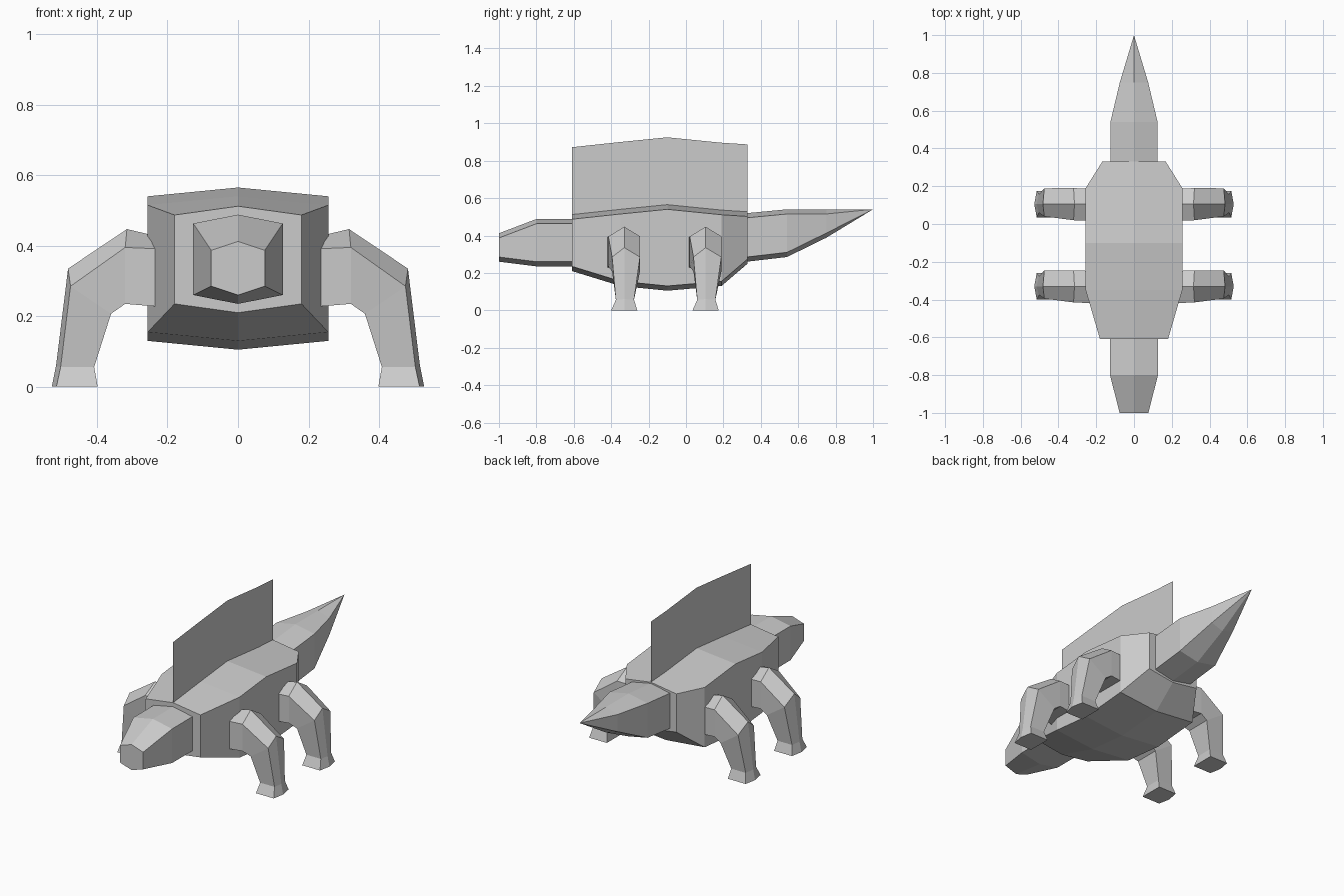
import bpy
import bmesh

if "Cube" in bpy.data.objects:
    bpy.data.objects.remove(bpy.data.objects["Cube"], do_unlink=True)

# One plain grey for the whole animal
grey = bpy.data.materials.new("plain grey")
grey.use_nodes = True
grey.diffuse_color = (0.6, 0.6, 0.6, 1)
grey.node_tree.nodes["Principled BSDF"].inputs["Base Color"].default_value = (0.6, 0.6, 0.6, 1)


def finish(bm, name):
    bmesh.ops.recalc_face_normals(bm, faces=bm.faces)
    mesh = bpy.data.meshes.new(name)
    bm.to_mesh(mesh)
    bm.free()
    mesh.materials.append(grey)
    obj = bpy.data.objects.new(name, mesh)
    bpy.context.collection.objects.link(obj)
    return obj


def loft(name, rings):
    """Skin equal-length rings of points and cap both ends."""
    bm = bmesh.new()
    loops = [[bm.verts.new(p) for p in ring] for ring in rings]
    for a, b in zip(loops, loops[1:]):
        for i in range(len(a)):
            j = (i + 1) % len(a)
            bm.faces.new((a[i], a[j], b[j], b[i]))
    bm.faces.new(loops[0])
    bm.faces.new(loops[-1])
    bmesh.ops.remove_doubles(bm, verts=bm.verts, dist=0.0005)
    return finish(bm, name)


def hexagon(y, half, top, bottom, ridge=0.025):
    """Upright section with a shallow ridge above and a keel below."""
    return [(0, y, top), (half, y, top - ridge), (half, y, bottom + ridge),
            (0, y, bottom), (-half, y, bottom + ridge), (-half, y, top - ridge)]


# Trunk, head and tail: y, half width, top, bottom
trunk = [(-0.61, 0.18, 0.512, 0.21), (-0.35, 0.256, 0.54, 0.13),
         (-0.10, 0.256, 0.565, 0.105), (0.19, 0.256, 0.536, 0.13),
         (0.33, 0.168, 0.527, 0.25)]
loft("body", [hexagon(*s) for s in trunk])

loft("head", [hexagon(*s) for s in [
    (-0.58, 0.127, 0.488, 0.235), (-0.80, 0.127, 0.488, 0.235),
    (-1.0, 0.076, 0.412, 0.26)]])

loft("tail", [hexagon(*s) for s in [
    (0.30, 0.125, 0.517, 0.257), (0.54, 0.125, 0.54, 0.285),
    (0.75, 0.075, 0.54, 0.388)]] + [hexagon(1.0, 0, 0.54, 0.54, 0)])

# Thin back sail that follows the spine
bm = bmesh.new()
spine = [(s[0], s[2]) for s in trunk]
pairs = [(bm.verts.new((0, y, z)), bm.verts.new((0, y, z + 0.36))) for y, z in spine]
for (a, b), (c, d) in zip(pairs, pairs[1:]):
    bm.faces.new((a, c, d, b))
finish(bm, "back_sail")

# Leg sections: outer ridge (x, z), outer edge (x, z), inner edge (x, z), front and back offset
leg = [((0.20, 0.42), (0.20, 0.39), (0.20, 0.225), -0.09, 0.08),
       ((0.315, 0.447), (0.32, 0.395), (0.32, 0.235), -0.085, 0.085),
       ((0.482, 0.335), (0.475, 0.285), (0.36, 0.207), -0.065, 0.084),
       ((0.516, 0.06), (0.503, 0.056), (0.408, 0.056), -0.045, 0.052),
       ((0.528, 0), (0.515, 0), (0.398, 0), -0.07, 0.07)]

for place, yc in (("front", -0.33), ("back", 0.105)):
    for side, sx in (("left", 1), ("right", -1)):
        rings = []
        for ridge, outer, inner, f, b in leg:
            rings.append([(sx * ridge[0], yc, ridge[1]),
                          (sx * outer[0], yc + b, outer[1]),
                          (sx * inner[0], yc + b, inner[1]),
                          (sx * inner[0], yc + f, inner[1]),
                          (sx * outer[0], yc + f, outer[1])])
        loft(f"{place}_{side}_leg", rings)
